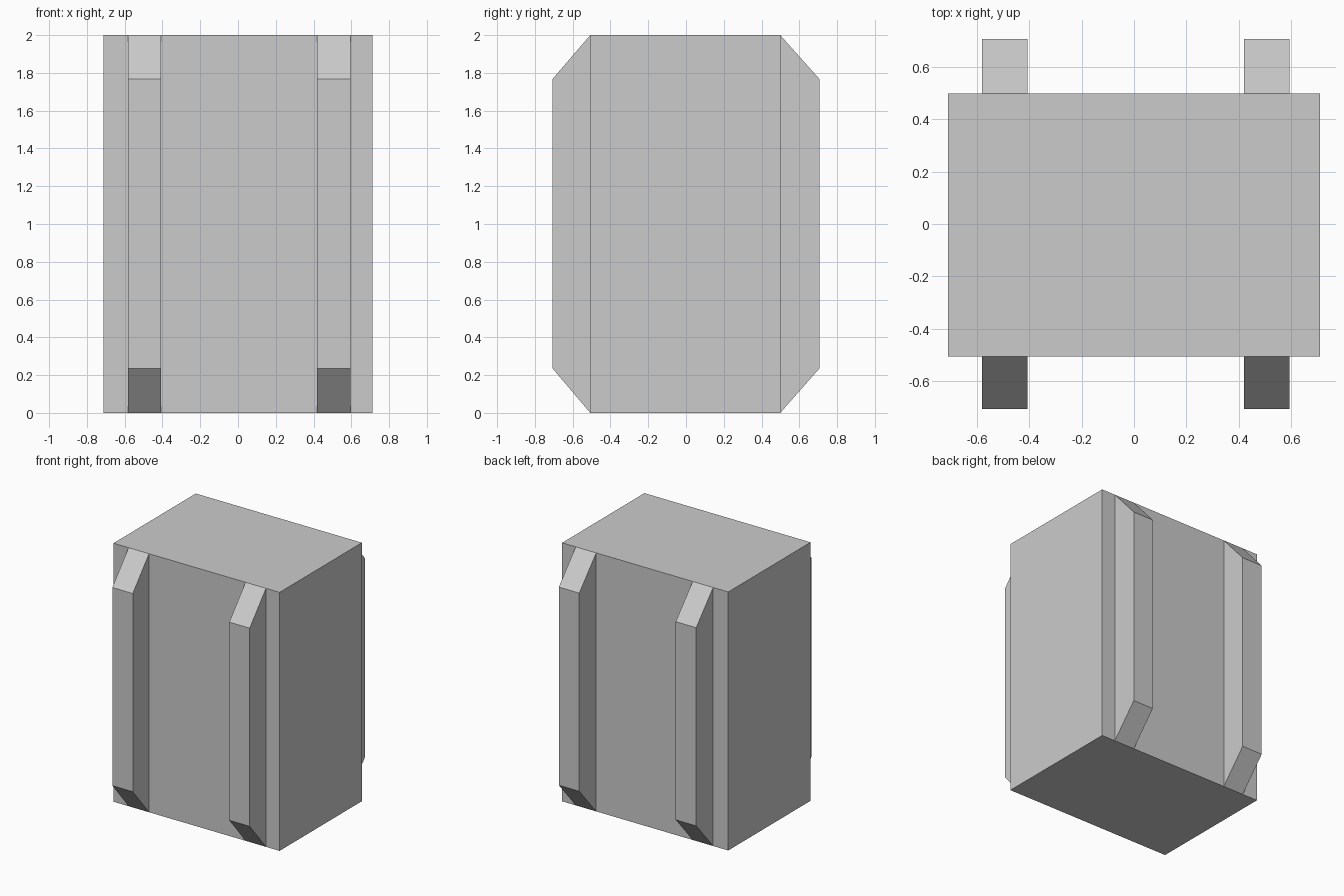
import bpy, bmesh

if "Cube" in bpy.data.objects:
    bpy.data.objects.remove(bpy.data.objects["Cube"])

Y_FRONT, Y_BACK = -0.507, 0.499   # faces of the main block
Y_OUT = 0.706                     # outer face of the rails
RAIL_W = 0.175


def extruded_profile(name, profile, x0, x1):
    """Extrude a closed (y, z) profile along x."""
    bm = bmesh.new()
    face = bm.faces.new([bm.verts.new((x0, y, z)) for y, z in profile])
    ext = bmesh.ops.extrude_face_region(bm, geom=[face])
    moved = [v for v in ext["geom"] if isinstance(v, bmesh.types.BMVert)]
    bmesh.ops.translate(bm, verts=moved, vec=(x1 - x0, 0, 0))
    bmesh.ops.recalc_face_normals(bm, faces=bm.faces)
    mesh = bpy.data.meshes.new(name)
    bm.to_mesh(mesh)
    bm.free()
    obj = bpy.data.objects.new(name, mesh)
    bpy.context.collection.objects.link(obj)
    return obj


# Main block
extruded_profile("main_block",
                 [(Y_FRONT, 0), (Y_BACK, 0), (Y_BACK, 2), (Y_FRONT, 2)],
                 -0.711, 0.711)

# Vertical rails with sloped ends, two on the front and two on the back
for side, y_in, y_out in (("front", Y_FRONT, -Y_OUT), ("back", Y_BACK, Y_OUT)):
    for hand, x in (("left", -0.494), ("right", 0.507)):
        extruded_profile(f"{side}_{hand}_rail",
                         [(y_in, 0), (y_out, 0.235), (y_out, 1.768), (y_in, 2)],
                         x - RAIL_W / 2, x + RAIL_W / 2)
